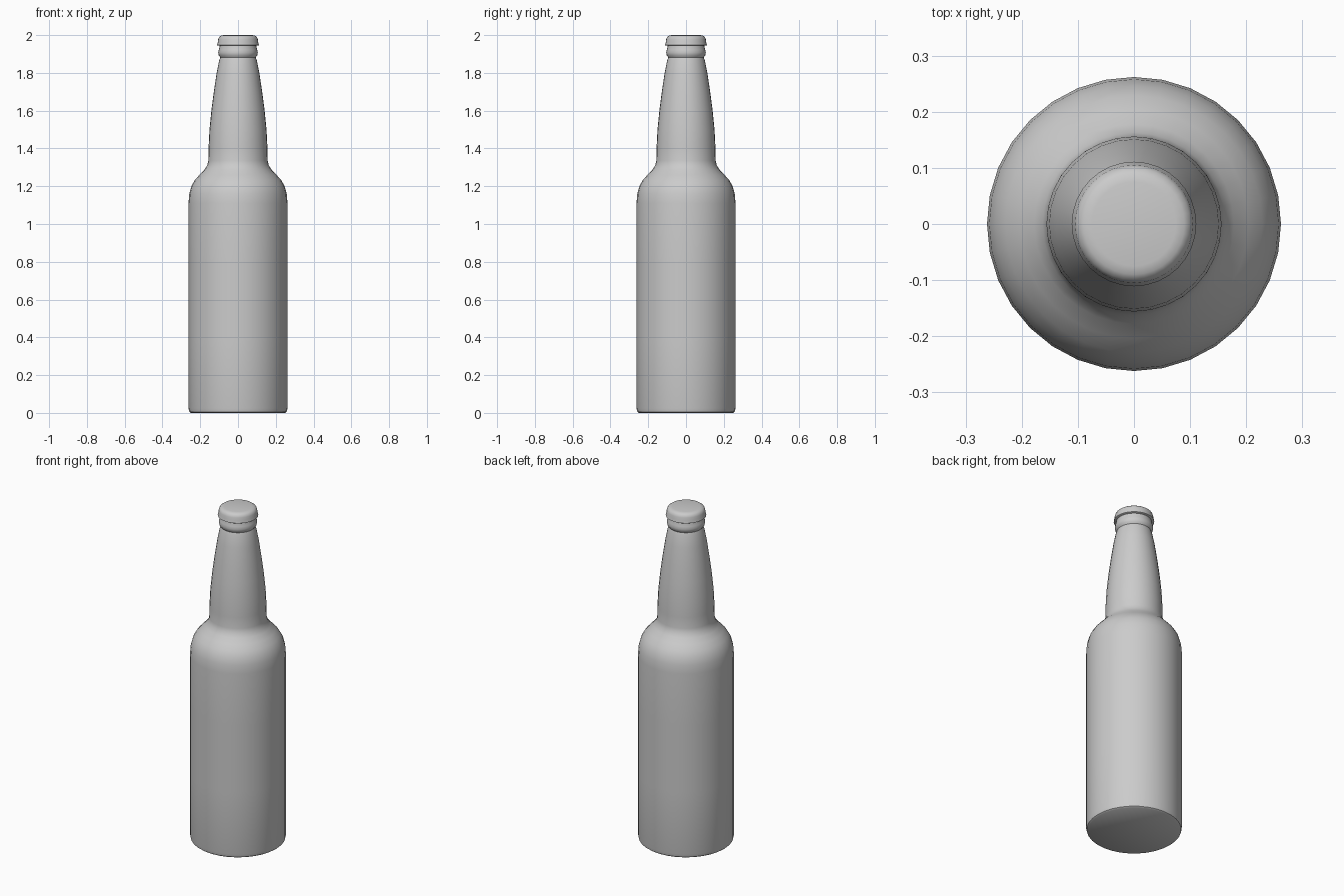
import bpy, bmesh, math

if "Cube" in bpy.data.objects:
    bpy.data.objects.remove(bpy.data.objects["Cube"])

def lathe(name, profile, sides=32, sharp=40):
    """Revolve a list of (radius, height) points around z."""
    bm = bmesh.new()
    verts = [bm.verts.new((r, 0, z)) for r, z in profile]
    edges = [bm.edges.new(p) for p in zip(verts, verts[1:])]
    bmesh.ops.spin(bm, geom=verts + edges, cent=(0, 0, 0), axis=(0, 0, 1),
                   angle=math.tau, steps=sides, use_duplicate=False)
    bmesh.ops.remove_doubles(bm, verts=bm.verts, dist=0.0005)
    bmesh.ops.recalc_face_normals(bm, faces=bm.faces)
    mesh = bpy.data.meshes.new(name)
    bm.to_mesh(mesh)
    bm.free()
    obj = bpy.data.objects.new(name, mesh)
    bpy.context.collection.objects.link(obj)
    bpy.ops.object.select_all(action='DESELECT')
    obj.select_set(True)
    bpy.context.view_layer.objects.active = obj
    bpy.ops.object.shade_smooth_by_angle(angle=math.radians(sharp))
    return obj

# Bottle body: base, straight wall, shoulder, tapered neck and lip ring
lathe("bottle", [
    (0, 0), (0.25, 0), (0.258, 0.006), (0.262, 0.025),
    (0.262, 0.4), (0.262, 0.8), (0.262, 1.11),
    (0.258, 1.16), (0.247, 1.2), (0.229, 1.232), (0.204, 1.26),
    (0.178, 1.287), (0.163, 1.31), (0.157, 1.335),
    (0.156, 1.4), (0.151, 1.5), (0.141, 1.6), (0.128, 1.7),
    (0.113, 1.8), (0.100, 1.865), (0.094, 1.882),
    (0.102, 1.893), (0.105, 1.907), (0.102, 1.922),
    (0.098, 1.935), (0.095, 1.96), (0, 1.96)])

# Crown cap: flared skirt and rounded top
lathe("cap", [
    (0, 1.945), (0.108, 1.945), (0.111, 1.947), (0.107, 1.963), (0.105, 1.978),
    (0.1, 1.99), (0.09, 1.997), (0.075, 2.0), (0, 2.0)])
